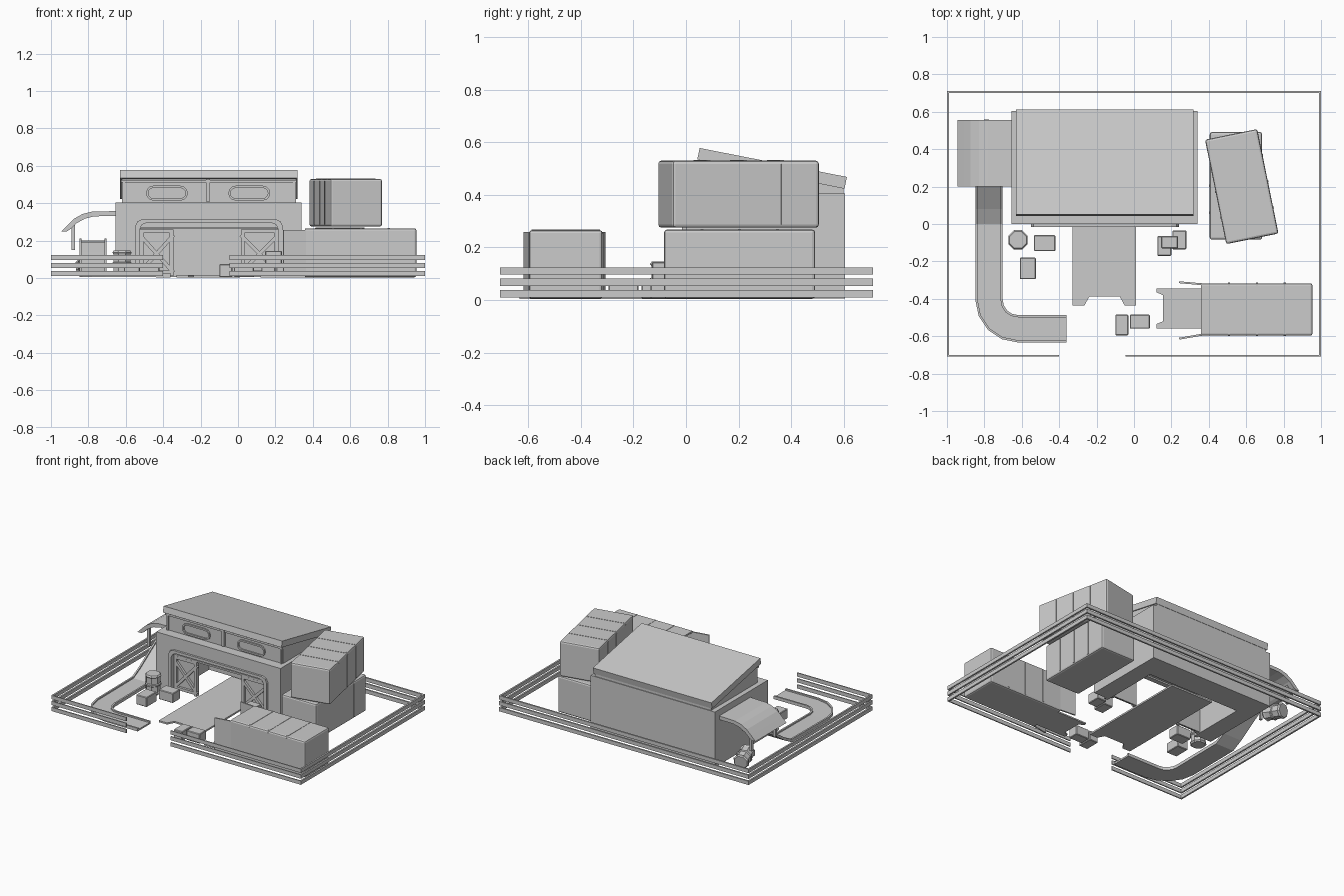
import bpy, bmesh, math
from mathutils import Matrix, Vector

if "Cube" in bpy.data.objects:
    bpy.data.objects.remove(bpy.data.objects["Cube"])


def finish(name, bm, loc=(0, 0, 0), rot=(0, 0, 0)):
    bmesh.ops.recalc_face_normals(bm, faces=bm.faces)
    me = bpy.data.meshes.new(name)
    bm.to_mesh(me)
    bm.free()
    ob = bpy.data.objects.new(name, me)
    ob.location, ob.rotation_euler = loc, rot
    bpy.context.collection.objects.link(ob)
    return ob


def box(name, x0, x1, y0, y1, z0, z1, loc=(0, 0, 0), rot=(0, 0, 0), bevel=0, segs=1):
    bm = bmesh.new()
    m = Matrix.Translation(((x0 + x1) / 2, (y0 + y1) / 2, (z0 + z1) / 2)) @ \
        Matrix.Diagonal((x1 - x0, y1 - y0, z1 - z0, 1))
    bmesh.ops.create_cube(bm, size=1, matrix=m)
    if bevel:
        bmesh.ops.bevel(bm, geom=bm.edges[:], offset=bevel, segments=segs, profile=0.5, affect='EDGES')
    return finish(name, bm, loc, rot)


def prism(name, pts, axis, a, b):
    """Extrude a 2D outline along an axis from a to b."""
    def co(p, t):
        return {'x': (t, p[0], p[1]), 'y': (p[0], t, p[1]), 'z': (p[0], p[1], t)}[axis]
    bm = bmesh.new()
    lo = [bm.verts.new(co(p, a)) for p in pts]
    hi = [bm.verts.new(co(p, b)) for p in pts]
    n = len(pts)
    bm.faces.new(lo)
    bm.faces.new(hi)
    for i in range(n):
        bm.faces.new((lo[i], lo[(i + 1) % n], hi[(i + 1) % n], hi[i]))
    return finish(name, bm)


def bar(name, p, q, y, w, d):
    """Flat bar in the xz plane from p to q."""
    v = Vector((q[0] - p[0], q[1] - p[1]))
    L = v.length
    return box(name, -L / 2, L / 2, -d / 2, d / 2, -w / 2, w / 2,
               loc=((p[0] + q[0]) / 2, y, (p[1] + q[1]) / 2), rot=(0, -math.atan2(v.y, v.x), 0))


def arch(x0, x1, top, c):
    return [(x0, 0.005), (x0, top - c), (x0 + c * 0.3, top - c * 0.3), (x0 + c, top),
            (x1 - c, top), (x1 - c * 0.3, top - c * 0.3), (x1, top - c), (x1, 0.005)]


# Lower building: arched front hall, open underneath, and solid rear
opening = arch(-0.525, 0.215, 0.295, 0.035)
prism("building_front", [(-0.655, 0.005), (-0.655, 0.405), (0.34, 0.405), (0.34, 0.005)] + opening[::-1],
      'y', 0, 0.42)
box("building_rear", -0.655, 0.34, 0.42, 0.605, 0.005, 0.405)
prism("door_frame", arch(-0.55, 0.24, 0.315, 0.04) + opening[::-1], 'y', -0.015, 0.01)

# Upper storey and sloped roof
prism("upper_storey", [(0.07, 0.4), (0.07, 0.54), (0.6, 0.43), (0.6, 0.4)], 'x', -0.62, 0.31)
prism("roof", [(0.043, 0.535), (0.052, 0.578), (0.612, 0.468), (0.603, 0.423)], 'x', -0.632, 0.318)
box("roof_trim", -0.625, 0.312, 0.06, 0.075, 0.512, 0.525)
box("window_post", -0.17, -0.15, 0.055, 0.075, 0.41, 0.53)
for x in (-0.615, 0.295):
    box("corner_post", x, x + 0.012, 0.062, 0.075, 0.405, 0.525)


def pill(cx, cz, hw, r):
    pts = []
    for s in (1, -1):
        for i in range(7):
            a = -math.pi / 2 + math.pi * i / 6
            pts.append((cx + s * (hw - r + r * math.cos(a)), cz + s * r * math.sin(a)))
    return pts


for cx in (-0.38, 0.06):
    o, n = pill(cx, 0.454, 0.112, 0.04), pill(cx, 0.454, 0.1, 0.028)
    bm = bmesh.new()
    rings = [[bm.verts.new((p[0], y, p[1])) for p in pts]
             for pts, y in ((o, 0.071), (o, 0.06), (n, 0.06), (n, 0.071))]
    for A, B in zip(rings, rings[1:]):
        for i in range(14):
            j = (i + 1) % 14
            bm.faces.new((A[i], A[j], B[j], B[i]))
    finish("window_frame", bm)

# Sliding doors with cross braces
for x0, x1 in ((-0.525, -0.345), (0.015, 0.215)):
    box("door_panel", x0, x1, 0.035, 0.045, 0.01, 0.26)
    for p, q in (((x0, 0.03), (x1, 0.03)), ((x0, 0.25), (x1, 0.25)), ((x0 + 0.01, 0.01), (x0 + 0.01, 0.26)),
                 ((x1 - 0.01, 0.01), (x1 - 0.01, 0.26)), ((x0, 0.03), (x1, 0.23)), ((x0, 0.23), (x1, 0.03))):
        bar("door_brace", p, q, 0.027, 0.02, 0.018)
box("door_rail", -0.525, 0.215, 0.015, 0.05, 0.262, 0.274)

# Notched loading ramps
xa, xb = -0.33, 0.01
prism("main_ramp", [(xa, 0.4), (xa, -0.435), (xa + 0.065, -0.435), (xa + 0.092, -0.387),
                    (xb - 0.087, -0.387), (xb - 0.06, -0.435), (xb, -0.435), (xb, 0.4)], 'z', 0.004, 0.016)
prism("container_ramp", [(0.37, -0.345), (0.12, -0.345), (0.12, -0.365), (0.155, -0.38), (0.155, -0.52),
                         (0.12, -0.535), (0.12, -0.56), (0.37, -0.56)], 'z', 0.004, 0.014)


# Cargo containers: rounded shell with wrapping ribs, length along local y
def container(w, l, h, loc, rz, opened=False):
    r = (0, 0, rz)
    if opened:
        bm = bmesh.new()
        bmesh.ops.create_cube(bm, size=1, matrix=Matrix.Translation((0, 0, h / 2)) @ Matrix.Diagonal((w, l, h, 1)))
        end = [f for f in bm.faces if f.normal.y > 0.9]
        bmesh.ops.delete(bm, geom=end, context='FACES')
        ob = finish("open_container", bm, loc, r)
        b = ob.modifiers.new("bevel", 'BEVEL')
        b.width, b.segments = 0.012, 2
        s = ob.modifiers.new("wall", 'SOLIDIFY')
        s.thickness, s.offset = 0.012, -1
    else:
        box("container", -w / 2, w / 2, -l / 2, l / 2, 0, h, loc, r, bevel=0.012, segs=2)
    for i in (-1, 0, 1):
        y = i * l * 0.25
        for s in (-1, 1):
            x = s * w / 2
            box("container_rib", x - 0.003, x + 0.003, y - 0.006, y + 0.006, 0.012, h - 0.012, loc, r)
        box("container_roof_rib", -w / 2 + 0.01, w / 2 - 0.01, y - 0.006, y + 0.006, h - 0.003, h + 0.002, loc, r)


container(0.28, 0.575, 0.264, (0.545, 0.204, 0.004), 0)
container(0.285, 0.57, 0.255, (0.576, 0.2, 0.275), math.radians(11.5))
container(0.28, 0.595, 0.262, (0.657, -0.457, 0.004), math.pi / 2, True)
for y, a in ((-0.322, 175), (-0.592, 190)):
    box("container_door", 0, 0.122, -0.005, 0.005, 0.01, 0.258, loc=(0.362, y, 0), rot=(0, 0, math.radians(a)))

# Curved conveyor track: shallow channel swept along a path
path = [(-0.775, 0.36, 0.19), (-0.775, 0.28, 0.18), (-0.775, 0.2, 0.13), (-0.775, 0.08, 0.05), (-0.775, 0.0, 0.008)]
path += [(-0.62 - 0.155 * math.cos(t), -0.405 - 0.155 * math.sin(t), 0.005)
         for t in (i * math.pi / 8 for i in range(5))]
path.append((-0.36, -0.56, 0.004))
section = [(-0.073, 0), (0.073, 0), (0.073, 0.022), (0.061, 0.022), (0.061, 0.012),
           (-0.061, 0.012), (-0.061, 0.022), (-0.073, 0.022)]
bm = bmesh.new()
rings = []
for i, p in enumerate(path):
    t = Vector(path[min(i + 1, len(path) - 1)]) - Vector(path[max(i - 1, 0)])
    side = Vector((t.y, -t.x, 0)).normalized()
    rings.append([bm.verts.new(Vector(p) + side * u + Vector((0, 0, v))) for u, v in section])
bm.faces.new(rings[0])
bm.faces.new(rings[-1])
for A, B in zip(rings, rings[1:]):
    for i in range(8):
        bm.faces.new((A[i], A[(i + 1) % 8], B[(i + 1) % 8], B[i]))
finish("curved_track", bm)

# Side awning with hanging brackets
top = [(-0.655, 0.358), (-0.78, 0.355), (-0.83, 0.343), (-0.875, 0.318), (-0.91, 0.285), (-0.945, 0.25)]
low = [(x + 0.012, z - 0.025) for x, z in top[1:-1]]
prism("awning", top + [(-0.915, 0.25)] + low[::-1] + [(-0.655, 0.332)], 'y', 0.2, 0.555)
for y in (0.24, 0.51):
    box("awning_post", -0.89, -0.872, y - 0.009, y + 0.009, 0.15, 0.3)


# Octagonal barrels
def barrel(loc, rot=(0, 0, 0)):
    prof = [(0.048, 0), (0.056, 0.01), (0.05, 0.02), (0.05, 0.062), (0.056, 0.067), (0.056, 0.077),
            (0.05, 0.082), (0.05, 0.122), (0.056, 0.132), (0.048, 0.142)]
    bm = bmesh.new()
    rs = [[bm.verts.new((r * math.cos((i + 0.5) * math.pi / 4), r * math.sin((i + 0.5) * math.pi / 4), z))
           for i in range(8)] for r, z in prof]
    bm.faces.new(rs[0])
    bm.faces.new(rs[-1])
    for A, B in zip(rs, rs[1:]):
        for i in range(8):
            bm.faces.new((A[i], A[(i + 1) % 8], B[(i + 1) % 8], B[i]))
    finish("barrel", bm, loc, rot)


barrel((-0.62, -0.085, 0.005))
barrel((-0.82, 0.545, 0.062), (math.radians(80), 0, math.radians(15)))

# Crates
for x0, x1, y0, y1, z in ((-0.535, -0.42, -0.145, -0.06, 0.005), (-0.61, -0.525, -0.295, -0.18, 0.005),
                          (0.125, 0.2, -0.17, -0.065, 0.005), (0.205, 0.28, -0.135, -0.035, 0.005),
                          (0.145, 0.235, -0.13, -0.065, 0.075), (-0.1, -0.03, -0.595, -0.485, 0.005),
                          (-0.022, 0.085, -0.56, -0.485, 0.005)):
    box("crate", x0, x1, y0, y1, z, z + 0.07, bevel=0.004)

# Rail fence with a gate gap at the front
for z0, z1 in ((0.01, 0.037), (0.054, 0.081), (0.096, 0.123)):
    for x in (-1, 0.988):
        box("fence_side_rail", x, x + 0.012, -0.708, 0.712, z0, z1)
    box("fence_back_rail", -1, 1, 0.7, 0.712, z0, z1)
    for x0, x1 in ((-1, -0.4), (-0.045, 1)):
        box("fence_front_rail", x0, x1, -0.708, -0.7, z0, z1)
